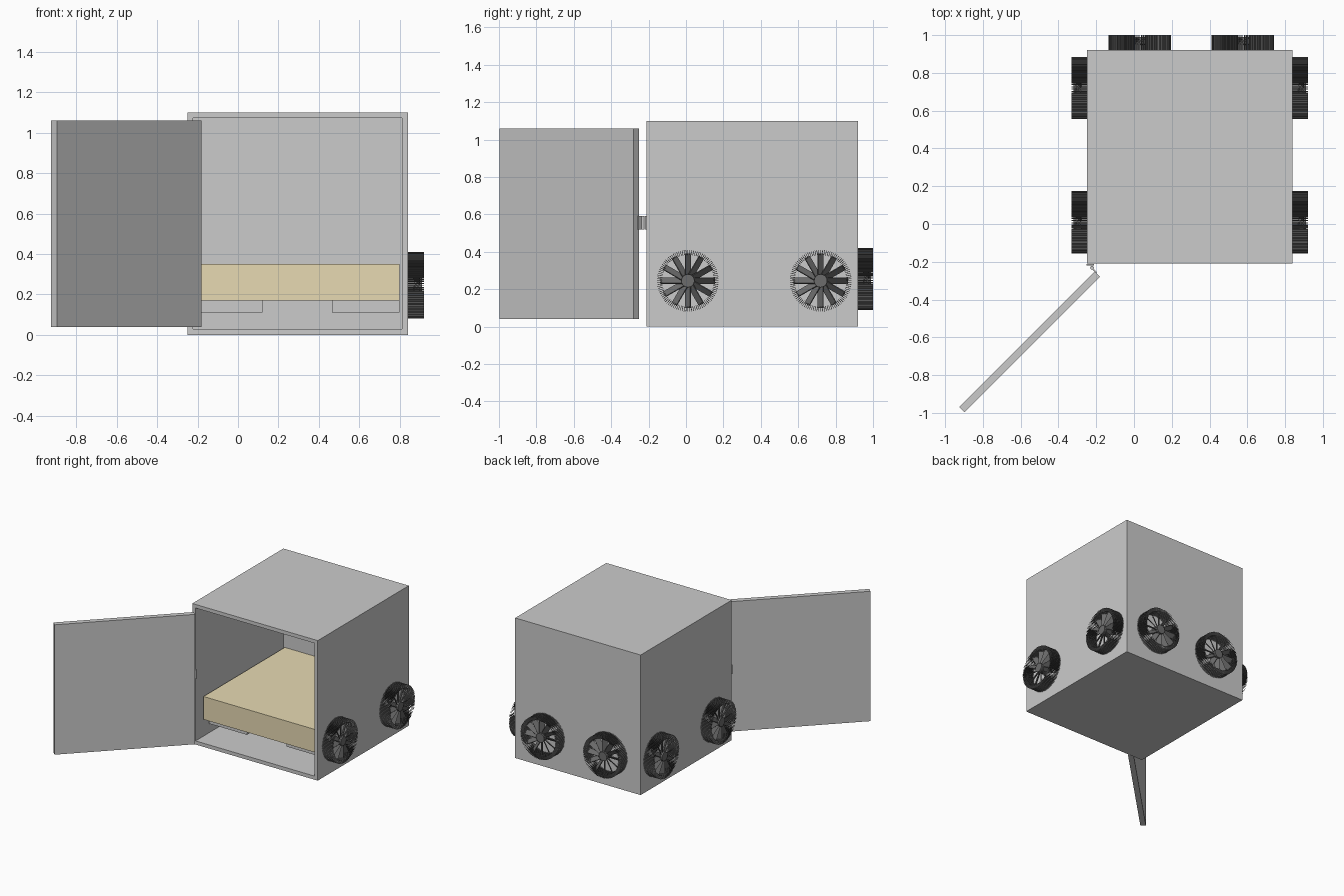
import bpy, bmesh, math
from mathutils import Matrix, Vector

if "Cube" in bpy.data.objects:
    bpy.data.objects.remove(bpy.data.objects["Cube"])


def material(name, rgb):
    m = bpy.data.materials.new(name)
    m.diffuse_color = (*rgb, 1)
    m.use_nodes = True
    m.node_tree.nodes["Principled BSDF"].inputs["Base Color"].default_value = m.diffuse_color
    return m


def add_box(bm, size, mat):
    bmesh.ops.create_cube(bm, size=1, matrix=mat @ Matrix.Diagonal((*size, 1)))


def finish(bm, name, mat=None):
    me = bpy.data.meshes.new(name)
    bm.to_mesh(me)
    bm.free()
    if mat:
        me.materials.append(mat)
    ob = bpy.data.objects.new(name, me)
    bpy.context.collection.objects.link(ob)
    return ob


def box(name, lo, hi, mat=None):
    lo, hi = Vector(lo), Vector(hi)
    bm = bmesh.new()
    add_box(bm, hi - lo, Matrix.Translation((lo + hi) / 2))
    return finish(bm, name, mat)


tan = material("tan", (0.8, 0.7, 0.45))
dark = material("dark", (0.15, 0.15, 0.15))

# Cabinet: box whose front face is inset to a rim and pushed inwards
bm = bmesh.new()
add_box(bm, (1.09, 1.13, 1.10), Matrix.Translation((0.295, 0.355, 0.55)))
bm.normal_update()
front = min(bm.faces, key=lambda f: f.calc_center_median().y)
bmesh.ops.inset_region(bm, faces=[front], thickness=0.04)
cavity = bmesh.ops.extrude_face_region(bm, geom=[front])
bmesh.ops.translate(bm, vec=(0, 1.09, 0),
                    verts=[v for v in cavity["geom"] if isinstance(v, bmesh.types.BMVert)])
if front.is_valid:
    bm.faces.remove(front)
bmesh.ops.recalc_face_normals(bm, faces=bm.faces)
finish(bm, "cabinet")

# Cushion on two support rails
box("cushion", (-0.209, -0.13, 0.17), (0.799, 0.879, 0.35), tan)
box("left_support", (-0.209, -0.06, 0.11), (0.12, 0.83, 0.17))
box("right_support", (0.465, -0.06, 0.11), (0.799, 0.83, 0.17))

# Open door, swung out past square
bm = bmesh.new()
add_box(bm, (1.014, 0.04, 1.02),
        Matrix.Translation((-0.552, -0.624, 0.55)) @ Matrix.Rotation(math.radians(45), 4, 'Z'))
finish(bm, "door")

# Hinge: pin, frame leaf and door leaf
bm = bmesh.new()
bmesh.ops.create_cone(bm, cap_ends=True, segments=12, radius1=0.01, radius2=0.01,
                      depth=0.07, matrix=Matrix.Translation((-0.222, -0.232, 0.555)))
add_box(bm, (0.04, 0.008, 0.07), Matrix.Translation((-0.232, -0.216, 0.555)))
add_box(bm, (0.04, 0.008, 0.07),
        Matrix.Translation((-0.213, -0.243, 0.555)) @ Matrix.Rotation(math.radians(-45), 4, 'Z'))
finish(bm, "hinge")

# Fan mesh: cage of thin fins, pitched blades and a hub, axis along local z
bm = bmesh.new()
FINS, BLADES = 100, 12
for i in range(FINS):
    add_box(bm, (0.027, 0.003, 0.08),
            Matrix.Rotation(math.tau * i / FINS, 4, 'Z') @ Matrix.Translation((0.1515, 0, 0.04)))
for i in range(BLADES):
    add_box(bm, (0.125, 0.04, 0.006),
            Matrix.Rotation(math.tau * i / BLADES, 4, 'Z')
            @ Matrix.Translation((0.083, 0, 0.045)) @ Matrix.Rotation(math.radians(45), 4, 'X'))
bmesh.ops.create_cone(bm, cap_ends=True, segments=24, radius1=0.035, radius2=0.035,
                      depth=0.07, matrix=Matrix.Translation((0, 0, 0.035)))
fan = finish(bm, "fan", dark)
fan_mesh = fan.data
bpy.data.objects.remove(fan)

# Two fans on each side and on the back
places = []
for y in (0.01, 0.72):
    places.append(("right_fan", (0.84, y, 0.245), (1, 0, 0)))
    places.append(("left_fan", (-0.25, y, 0.245), (-1, 0, 0)))
for x in (0.03, 0.575):
    places.append(("back_fan", (x, 0.92, 0.255), (0, 1, 0)))
for name, loc, axis in places:
    ob = bpy.data.objects.new(name, fan_mesh)
    ob.location = loc
    ob.rotation_euler = Vector(axis).to_track_quat('Z', 'Y').to_euler()
    bpy.context.collection.objects.link(ob)
